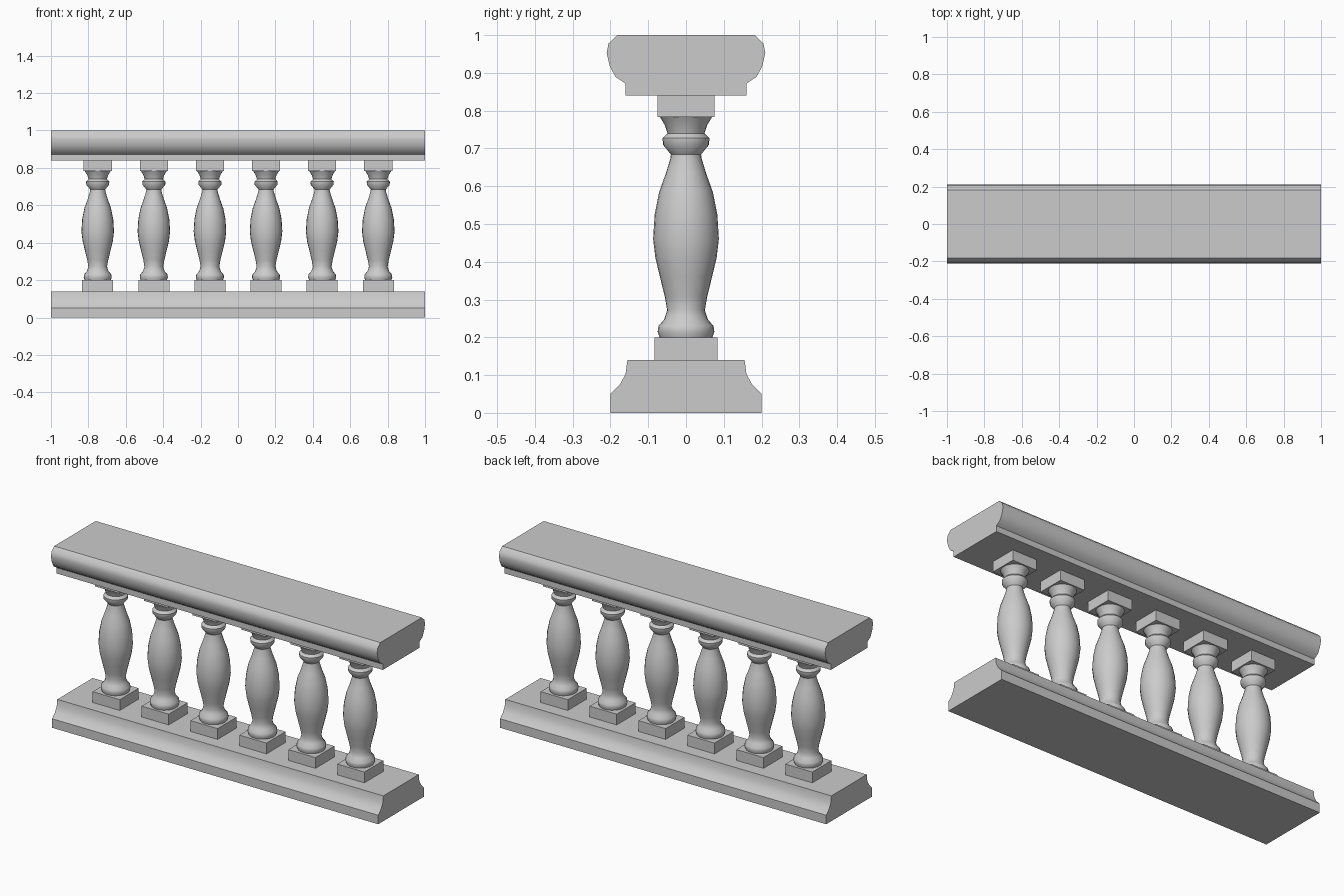
import bpy, bmesh, math

if "Cube" in bpy.data.objects:
    bpy.data.objects.remove(bpy.data.objects["Cube"])


def finish(bm, name, angle=30):
    bmesh.ops.recalc_face_normals(bm, faces=bm.faces)
    me = bpy.data.meshes.new(name)
    bm.to_mesh(me)
    bm.free()
    ob = bpy.data.objects.new(name, me)
    bpy.context.collection.objects.link(ob)
    bpy.ops.object.select_all(action='DESELECT')
    ob.select_set(True)
    bpy.context.view_layer.objects.active = ob
    bpy.ops.object.shade_smooth_by_angle(angle=math.radians(angle))
    return ob


def rail(name, half):
    """Extrude a mirrored (y, z) half profile along x."""
    bm = bmesh.new()
    outline = half + [(-y, z) for y, z in reversed(half)]
    face = bm.faces.new([bm.verts.new((-1, y, z)) for y, z in outline])
    ext = bmesh.ops.extrude_face_region(bm, geom=[face])
    moved = [v for v in ext["geom"] if isinstance(v, bmesh.types.BMVert)]
    bmesh.ops.translate(bm, verts=moved, vec=(2, 0, 0))
    return finish(bm, name, 40)


def block(name, x, half, z0, z1):
    bm = bmesh.new()
    bmesh.ops.create_cube(bm, size=1)
    bmesh.ops.scale(bm, vec=(2 * half, 2 * half, z1 - z0), verts=bm.verts)
    bmesh.ops.translate(bm, vec=(x, 0, (z0 + z1) / 2), verts=bm.verts)
    return finish(bm, name)


def turned(name, x, profile, sides=24):
    """Lathe an (r, z) profile around a vertical axis."""
    bm = bmesh.new()
    rings = []
    for r, z in profile:
        rings.append([bm.verts.new((x + r * math.cos(2 * math.pi * i / sides),
                                    r * math.sin(2 * math.pi * i / sides), z))
                      for i in range(sides)])
    for a, b in zip(rings, rings[1:]):
        for i in range(sides):
            j = (i + 1) % sides
            bm.faces.new((a[i], a[j], b[j], b[i]))
    bm.faces.new(rings[0])
    bm.faces.new(rings[-1])
    return finish(bm, name, 40)


# Base rail and handrail
rail("base_rail", [(0.2, 0), (0.2, 0.05), (0.175, 0.075), (0.16, 0.103), (0.155, 0.14)])
rail("handrail", [(0.16, 0.84), (0.16, 0.872), (0.187, 0.89), (0.202, 0.918),
                  (0.21, 0.953), (0.205, 0.978), (0.182, 1.0)])

# Balusters with square plinths and caps
PROFILE = [(0.07, 0.2), (0.075, 0.215), (0.073, 0.23), (0.058, 0.247), (0.05, 0.272),
           (0.056, 0.307), (0.069, 0.36), (0.081, 0.41), (0.087, 0.46), (0.083, 0.525),
           (0.071, 0.585), (0.053, 0.635), (0.041, 0.675), (0.04, 0.684), (0.061, 0.71),
           (0.062, 0.727), (0.049, 0.74), (0.056, 0.762), (0.069, 0.783)]
for n in range(6):
    x = -0.75 + 0.3 * n
    block(f"plinth_{n + 1}", x, 0.083, 0.14, 0.2)
    turned(f"baluster_{n + 1}", x, PROFILE)
    block(f"cap_{n + 1}", x, 0.075, 0.783, 0.84)
